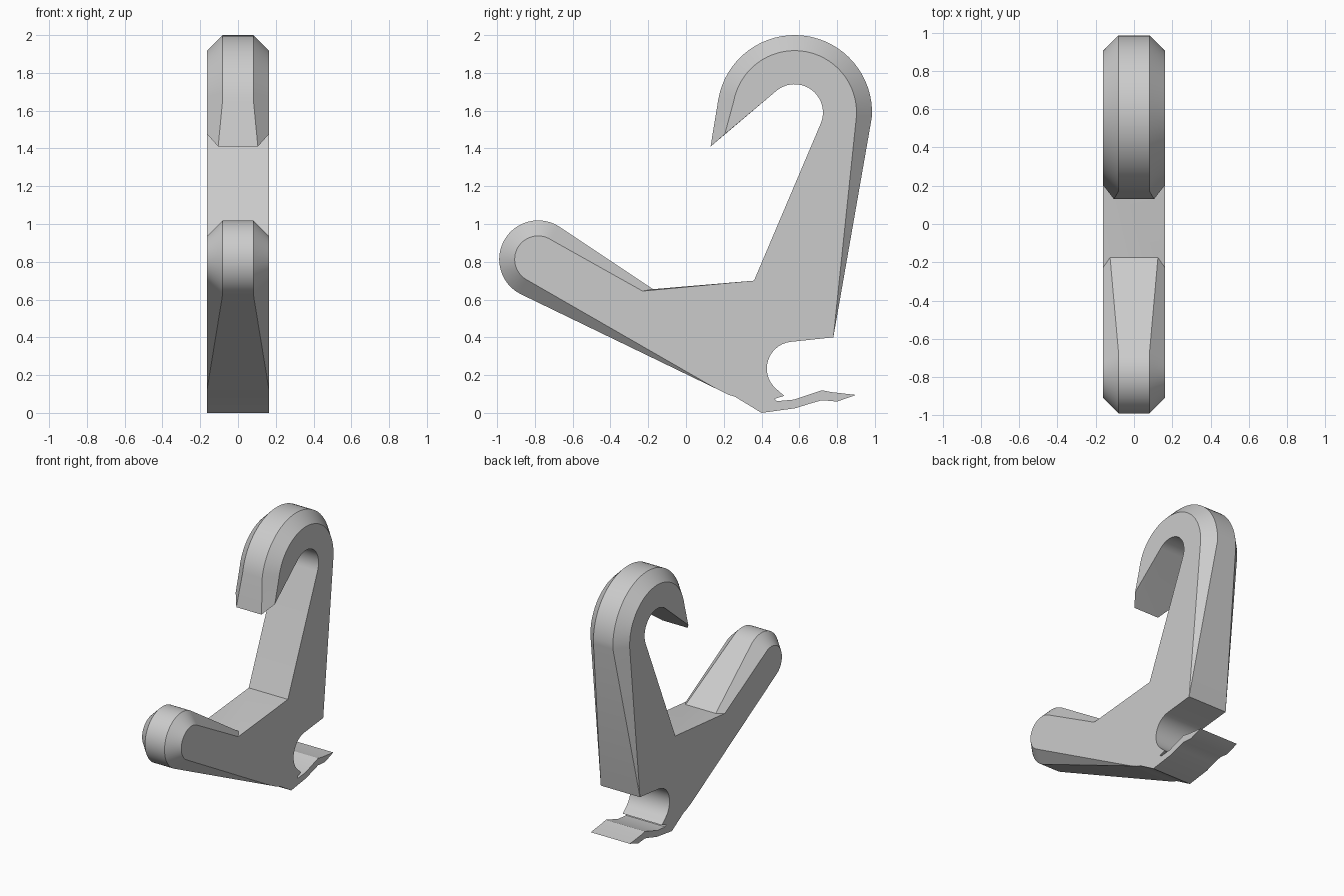
import bpy, bmesh
from math import cos, sin, radians

cube = bpy.data.objects.get("Cube")
if cube:
    bpy.data.objects.remove(cube, do_unlink=True)

HALF = 0.163     # half thickness of the hook
BEVEL = 0.082    # chamfer size along the outer edges

profile = []     # (rim point, side point, rim half width)


def plain(*points):
    """Square-edged outline points across the full thickness."""
    for p in points:
        profile.append((p, p, HALF))


def arc(cy, cz, r, start, end, steps, bevel=0.0):
    """Arc in the y-z plane, with an optional chamfer on its outside."""
    for i in range(steps + 1):
        a = radians(start + (end - start) * i / steps)
        rim = (cy + r * cos(a), cz + r * sin(a))
        side = (cy + (r - bevel) * cos(a), cz + (r - bevel) * sin(a))
        profile.append((rim, side, HALF - bevel))


# Hook tip and chamfered outer bend
profile.append(((0.13, 1.41), (0.205, 1.475), 0.105))
arc(0.575, 1.59, 0.41, 170, -3, 32, BEVEL)
# Back of the shank and round clip opening
plain((0.78, 0.40))
arc(0.57, 0.235, 0.142, 97, 227, 14)
# Springy clip lip
plain((0.52, 0.09), (0.47, 0.075), (0.48, 0.062), (0.57, 0.07),
      (0.72, 0.12), (0.77, 0.11), (0.90, 0.095), (0.80, 0.06),
      (0.72, 0.067), (0.66, 0.05), (0.58, 0.025), (0.40, 0.0))
# Underside, then the rounded end of the lower arm
plain((0.26, 0.085), (0.22, 0.098), (0.16, 0.128))
arc(-0.783, 0.813, 0.206, 243, 57, 32, BEVEL)
# Seat between the arms
profile.append(((-0.175, 0.655), (-0.23, 0.645), 0.125))
plain((0.36, 0.70))
# Inner bend of the hook
arc(0.575, 1.59, 0.15, -23, 130, 20)

# Skin the outline across the thickness
bm = bmesh.new()
rows = []
for rim, side, w in profile:
    left = bm.verts.new((HALF, *side))
    right = bm.verts.new((-HALF, *side))
    if rim == side:
        rows.append((left, left, right, right))
    else:
        rows.append((left, bm.verts.new((w, *rim)),
                     bm.verts.new((-w, *rim)), right))
for a, b in zip(rows, rows[1:] + rows[:1]):
    for k in range(3):
        quad = list(dict.fromkeys((a[k], a[k + 1], b[k + 1], b[k])))
        if len(quad) > 2:
            bm.faces.new(quad)

# Flat sides: normals must be known before the concave faces are split
caps = [bm.faces.new([r[0] for r in rows]),
        bm.faces.new([r[3] for r in reversed(rows)])]
bm.normal_update()
bmesh.ops.triangulate(bm, faces=caps, ngon_method='EAR_CLIP')
bmesh.ops.recalc_face_normals(bm, faces=bm.faces[:])

mesh = bpy.data.meshes.new("clip_hook")
bm.to_mesh(mesh)
bm.free()
hook = bpy.data.objects.new("clip_hook", mesh)
bpy.context.collection.objects.link(hook)

# Plain grey plastic
grey = bpy.data.materials.new("light_grey")
grey.use_nodes = True
colour = (0.6, 0.6, 0.6, 1.0)
grey.diffuse_color = colour
grey.node_tree.nodes["Principled BSDF"].inputs["Base Color"].default_value = colour
mesh.materials.append(grey)

# Smooth bends, crisp edges
bpy.ops.object.select_all(action='DESELECT')
hook.select_set(True)
bpy.context.view_layer.objects.active = hook
bpy.ops.object.shade_smooth_by_angle(angle=radians(25))
